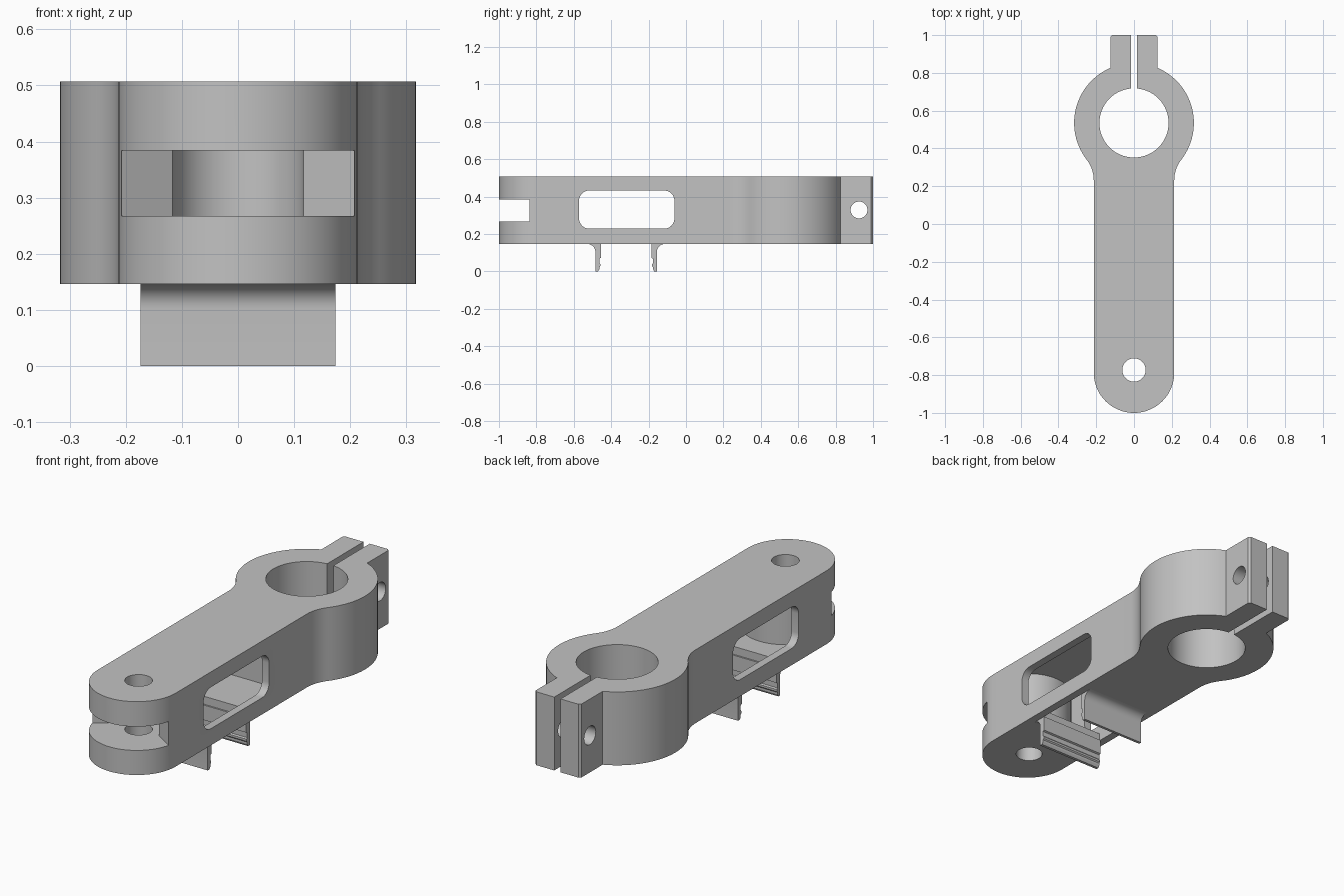
import bpy, bmesh, math
from mathutils import Vector

if "Cube" in bpy.data.objects:
    bpy.data.objects.remove(bpy.data.objects["Cube"])

Z0, Z1 = 0.146, 0.507          # arm underside and top
RING_Y, PIN_Y = 0.535, -0.773  # bore and pin hole centres
CLIP_MID = -0.32               # middle between the two clips

grey = bpy.data.materials.new("light grey")
grey.diffuse_color = (0.54, 0.54, 0.54, 1)
grey.use_nodes = True
grey.node_tree.nodes["Principled BSDF"].inputs["Base Color"].default_value = grey.diffuse_color


def arc(cx, cy, r, a0, a1, n):
    return [(cx + r * math.cos(math.radians(a0 + (a1 - a0) * i / n)),
             cy + r * math.sin(math.radians(a0 + (a1 - a0) * i / n))) for i in range(n + 1)]


def circle(cx, cy, r, n=48):
    return arc(cx, cy, r, 0, 360, n)[:-1]


def rect(x0, y0, x1, y1):
    return [(x0, y0), (x1, y0), (x1, y1), (x0, y1)]


def prism(name, pts, lo, hi, axis="Z"):
    """Extrude a closed profile: XY along Z, or YZ along X."""
    def place(p, h):
        return Vector((p[0], p[1], h)) if axis == "Z" else Vector((h, p[0], p[1]))
    bm = bmesh.new()
    a = [bm.verts.new(place(p, lo)) for p in pts]
    b = [bm.verts.new(place(p, hi)) for p in pts]
    bm.faces.new(a)
    bm.faces.new(b)
    n = len(pts)
    for i in range(n):
        j = (i + 1) % n
        bm.faces.new((a[i], a[j], b[j], b[i]))
    bmesh.ops.recalc_face_normals(bm, faces=bm.faces)
    mesh = bpy.data.meshes.new(name)
    bm.to_mesh(mesh)
    bm.free()
    ob = bpy.data.objects.new(name, mesh)
    bpy.context.collection.objects.link(ob)
    mesh.materials.append(grey)
    return ob


def select(ob):
    bpy.ops.object.select_all(action="DESELECT")
    ob.select_set(True)
    bpy.context.view_layer.objects.active = ob


def cut(ob, cutter):
    cutter.hide_render = True
    mod = ob.modifiers.new("cut", "BOOLEAN")
    mod.operation, mod.solver, mod.object = "DIFFERENCE", "EXACT", cutter
    select(ob)
    bpy.ops.object.modifier_apply(modifier=mod.name)
    bpy.data.objects.remove(cutter)


# Arm outline, right half: round nose, straight side, fillet, ring, clamp ear
half = arc(0, -0.787, 0.213, -90, 0, 20)
half += arc(0.395, 0.23, 0.182, 180, 142.3, 8)
half += arc(0, RING_Y, 0.317, -37.7, 66.8, 28)
half += [(0.125, 0.99), (0.115, 1.0)]
outline = half + [(-x, y) for x, y in reversed(half[1:])]
arm = prism("clamp_arm", outline, Z0, Z1)

# Bore, clamp slit, pin hole and clamp screw hole
cut(arm, prism("bore_cutter", circle(0, RING_Y, 0.183, 64), 0, 1))
cut(arm, prism("slit_cutter", rect(-0.017, 0.62, 0.017, 1.1), 0, 1))
cut(arm, prism("pin_cutter", circle(0, PIN_Y, 0.062, 32), 0, 1))
cut(arm, prism("screw_cutter", circle(0.925, 0.328, 0.045, 32), -0.5, 0.5, "X"))

# Nose slot with slanted shoulders and a round back
slot = [(-0.309, -1.1), (0.309, -1.1), (0.309, -0.9)]
slot += arc(0, -0.78, 0.117, 0, 180, 28) + [(-0.309, -0.9)]
cut(arm, prism("slot_cutter", slot, 0.267, 0.384))

# Inner pocket with a front wall curving round the pin
pocket = arc(0, PIN_Y, 0.2, 150.5, 29.5, 20) + [(0.174, 0.08), (-0.174, 0.08)]
cut(arm, prism("pocket_cutter", pocket, 0.185, 0.47))

# Rounded side windows
r = 0.055
window = []
for k, (y, z) in enumerate(rect(-0.572 + r, 0.228 + r, -0.062 - r, 0.432 - r)):
    window += arc(y, z, r, 180 + 90 * k, 270 + 90 * k, 8)
cut(arm, prism("window_cutter", window, -0.5, 0.5, "X"))

# Opening in the floor between the clips
cut(arm, prism("opening_cutter", rect(-0.174, -0.463, 0.174, -0.177), 0.1, 0.25))

# Two facing clips with a filleted root and inner ribs
clip = [(-0.463, 0.155), (-0.527, 0.155), (-0.527, Z0)]
clip += arc(-0.527, Z0 - 0.043, 0.043, 90, 0, 8)
clip += [(-0.484, 0.0), (-0.470, 0.0), (-0.463, 0.012), (-0.463, 0.022),
         (-0.458, 0.028), (-0.458, 0.038), (-0.463, 0.044), (-0.463, 0.068),
         (-0.455, 0.072), (-0.455, Z0), (-0.463, Z0)]
front_clip = prism("front_clip", clip, -0.174, 0.174, "X")
rear_clip = prism("rear_clip", [(2 * CLIP_MID - y, z) for y, z in clip], -0.174, 0.174, "X")

for ob in (arm, front_clip, rear_clip):
    select(ob)
    bpy.ops.object.shade_smooth_by_angle(angle=math.radians(25))
